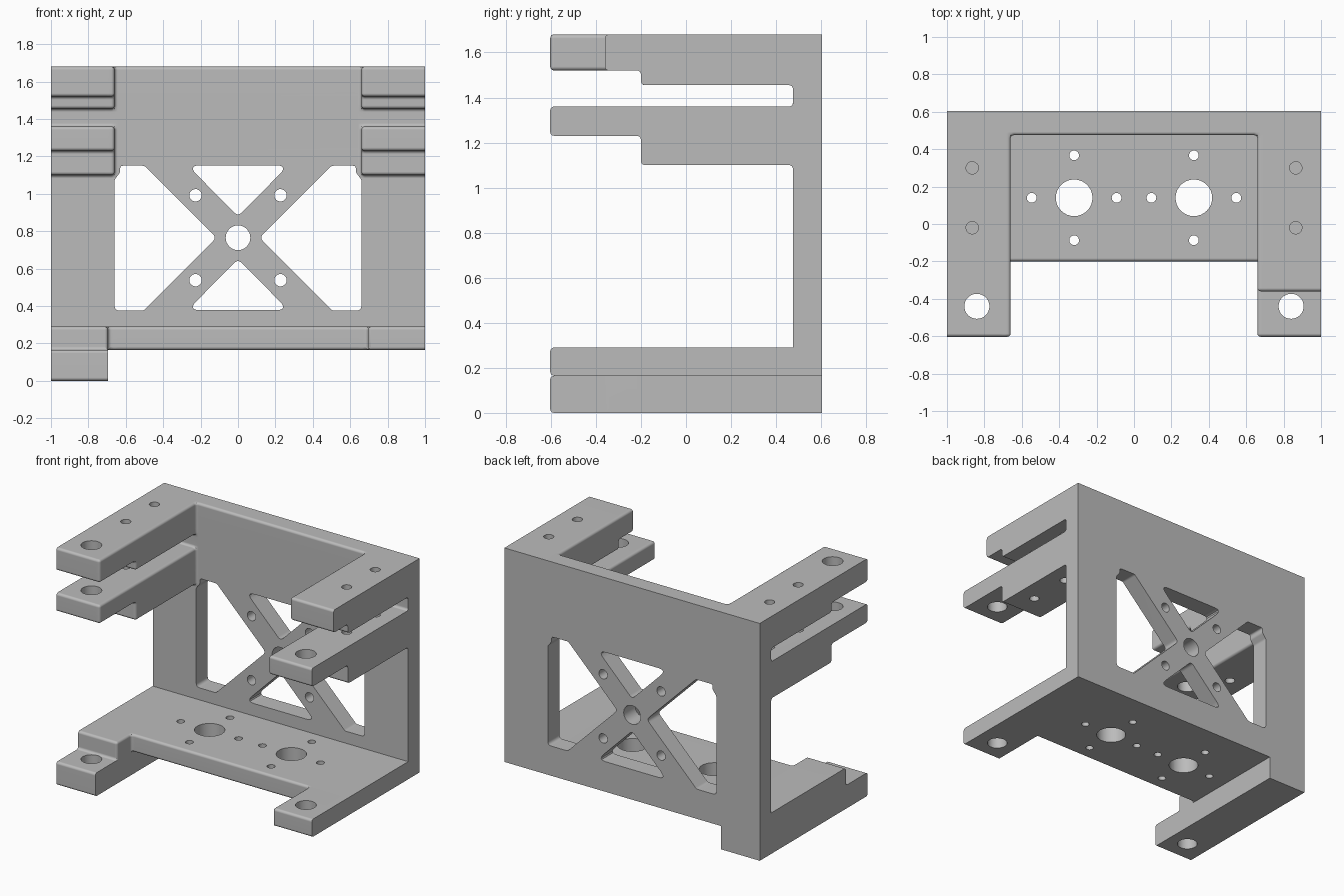
import bpy, bmesh, math
from mathutils import Vector

cube = bpy.data.objects.get("Cube")
if cube:
    bpy.data.objects.remove(cube, do_unlink=True)

Y = 0.603            # half depth
WALL = 0.475         # inner face of the back wall
TOP = 1.68
PLATE = (0.165, 0.29)
R = 0.026            # edge rounding

grey = bpy.data.materials.new("plain_grey")
grey.use_nodes = True
grey.diffuse_color = (0.5, 0.5, 0.5, 1)
grey.node_tree.nodes["Principled BSDF"].inputs["Base Color"].default_value = (0.5, 0.5, 0.5, 1)

# Blocks as (x range, y range, z range)
blocks = [
    ((-1, 1), (WALL, Y), (PLATE[0], TOP)),          # back wall
    ((-1, 1), (-0.2, Y), PLATE),                    # base plate
    ((-1, -0.695), (-Y, Y), (0, PLATE[0])),         # foot rail
    ((-1, -0.695), (-0.36, -0.2), PLATE),           # raised step on the foot
    ((0.695, 1), (-Y, -0.2), PLATE),                # base plate tab
]
for side, tip in ((-1, -Y), (1, -0.36)):
    xs = tuple(sorted((side * 0.66, side)))
    blocks += [
        (xs, (tip, WALL), (1.52, TOP)),             # top arm
        (xs, (-0.2, WALL), (1.455, 1.52)),          # top arm thick part
        (xs, (-Y, WALL), (1.23, 1.36)),             # middle arm
        (xs, (-0.2, WALL), (1.1, 1.23)),            # middle arm thick part
    ]


def solid_from_blocks(blocks):
    """Weld boxes into one watertight shell by keeping only outer cell faces."""
    cuts = [sorted({v for b in blocks for v in b[a]}) for a in range(3)]
    cells = set()
    for i in range(len(cuts[0]) - 1):
        for j in range(len(cuts[1]) - 1):
            for k in range(len(cuts[2]) - 1):
                mid = [(cuts[a][n] + cuts[a][n + 1]) / 2 for a, n in enumerate((i, j, k))]
                if any(all(b[a][0] < mid[a] < b[a][1] for a in range(3)) for b in blocks):
                    cells.add((i, j, k))
    bm = bmesh.new()
    verts = {}

    def vert(idx):
        if idx not in verts:
            verts[idx] = bm.verts.new([cuts[a][idx[a]] for a in range(3)])
        return verts[idx]

    for cell in cells:
        for axis in range(3):
            for step in (0, 1):
                near = list(cell)
                near[axis] += 1 if step else -1
                if tuple(near) in cells:
                    continue
                u, v = (axis + 1) % 3, (axis + 2) % 3
                ring = []
                for du, dv in ((0, 0), (1, 0), (1, 1), (0, 1)):
                    idx = list(cell)
                    idx[axis] += step
                    idx[u] += du
                    idx[v] += dv
                    ring.append(vert(tuple(idx)))
                bm.faces.new(ring if step else ring[::-1])
    bmesh.ops.dissolve_limit(bm, angle_limit=0.01, verts=bm.verts[:], edges=bm.edges[:])
    bmesh.ops.recalc_face_normals(bm, faces=bm.faces[:])
    return bm


def is_rounded(edge):
    a, b = (v.co for v in edge.verts)

    def on(axis, value):
        return abs(a[axis] - value) < 1e-4 and abs(b[axis] - value) < 1e-4

    if on(0, 1) or on(0, -1) or on(1, Y):
        return False
    if on(2, 0) and not on(1, -Y):
        return False
    if on(2, PLATE[0]) and abs(a.y - b.y) > 0.01:
        return False
    if on(0, -0.695) and on(1, -Y):
        return False
    return not (on(1, WALL) and on(2, PLATE[1]))


# Bracket body
bm = solid_from_blocks(blocks)
bmesh.ops.bevel(bm, geom=[e for e in bm.edges if is_rounded(e)], offset=R, segments=4,
                profile=0.5, affect='EDGES', clamp_overlap=True)
mesh = bpy.data.meshes.new("bracket_body")
bm.to_mesh(mesh)
bm.free()
body = bpy.data.objects.new("bracket_body", mesh)
bpy.context.collection.objects.link(body)

# Cutter holding every hole and window
cut = bmesh.new()


def prism(points, offset):
    face = cut.faces.new([cut.verts.new(p) for p in points])
    out = bmesh.ops.extrude_face_region(cut, geom=[face])["geom"]
    bmesh.ops.translate(cut, vec=offset, verts=[g for g in out if isinstance(g, bmesh.types.BMVert)])


def circle(x, y, r, n=32):
    return [(x + r * math.cos(t * math.tau / n), y + r * math.sin(t * math.tau / n)) for t in range(n)]


def drill_down(x, y, r, z0, z1):
    prism([(px, py, z0) for px, py in circle(x, y, r)], (0, 0, z1 - z0))


def cut_wall(outline):
    prism([(x, 0.43, z) for x, z in outline], (0, 0.3, 0))


def rounded(corners, r=0.028, steps=5):
    pts = []
    for i, c in enumerate(corners):
        c = Vector(c)
        p, q = Vector(corners[i - 1]) - c, Vector(corners[(i + 1) % len(corners)]) - c
        t = min(r / math.tan(p.angle(q) / 2), 0.45 * p.length, 0.45 * q.length)
        a, b = c + p.normalized() * t, c + q.normalized() * t
        for s in range(steps + 1):
            f = s / steps
            pts.append(tuple(a * (1 - f) ** 2 + c * 2 * f * (1 - f) + b * f * f))
    return pts


MID = 0.765          # height of the wall's cross centre
for s in (-1, 1):
    # Arm holes
    drill_down(s * 0.84, -0.44, 0.067, -0.2, 2)
    for y in (0.3, -0.02):
        drill_down(s * 0.865, y, 0.033, 1, 2)
    # Base plate hole pattern
    drill_down(s * 0.32, 0.14, 0.098, 0.1, 0.4)
    for dx, dy in ((0.227, 0), (-0.227, 0), (0, 0.227), (0, -0.227)):
        drill_down(s * (0.32 + dx), 0.14 + dy, 0.026, 0.1, 0.4)
    # Wall windows: one at the side, one above or below the centre
    cut_wall(rounded([(s * x, z) for x, z in (
        (0.66, 0.375), (0.505, 0.375), (0.115, MID), (0.5, 1.15),
        (0.63, 1.15), (0.63, 1.115), (0.66, 1.075))]))
    cut_wall(rounded([(0, MID + s * 0.115), (0.27, MID + s * 0.387), (-0.27, MID + s * 0.387)]))
    for t in (-1, 1):
        cut_wall(circle(s * 0.227, MID + t * 0.227, 0.033))
cut_wall(circle(0, MID, 0.066))
bmesh.ops.recalc_face_normals(cut, faces=cut.faces[:])
cut_mesh = bpy.data.meshes.new("hole_cutter")
cut.to_mesh(cut_mesh)
cut.free()
cutter = bpy.data.objects.new("hole_cutter", cut_mesh)
cutter.hide_render = True
bpy.context.collection.objects.link(cutter)

# Cut the holes, then shade
mod = body.modifiers.new("holes", 'BOOLEAN')
mod.operation = 'DIFFERENCE'
mod.solver = 'EXACT'
mod.object = cutter
bpy.context.view_layer.objects.active = body
body.select_set(True)
bpy.ops.object.modifier_apply(modifier=mod.name)
bpy.data.objects.remove(cutter, do_unlink=True)
body.data.materials.clear()
body.data.materials.append(grey)
bpy.ops.object.shade_smooth_by_angle(angle=math.radians(32))
weighted = body.modifiers.new("weighted_normals", 'WEIGHTED_NORMAL')
weighted.keep_sharp = True
